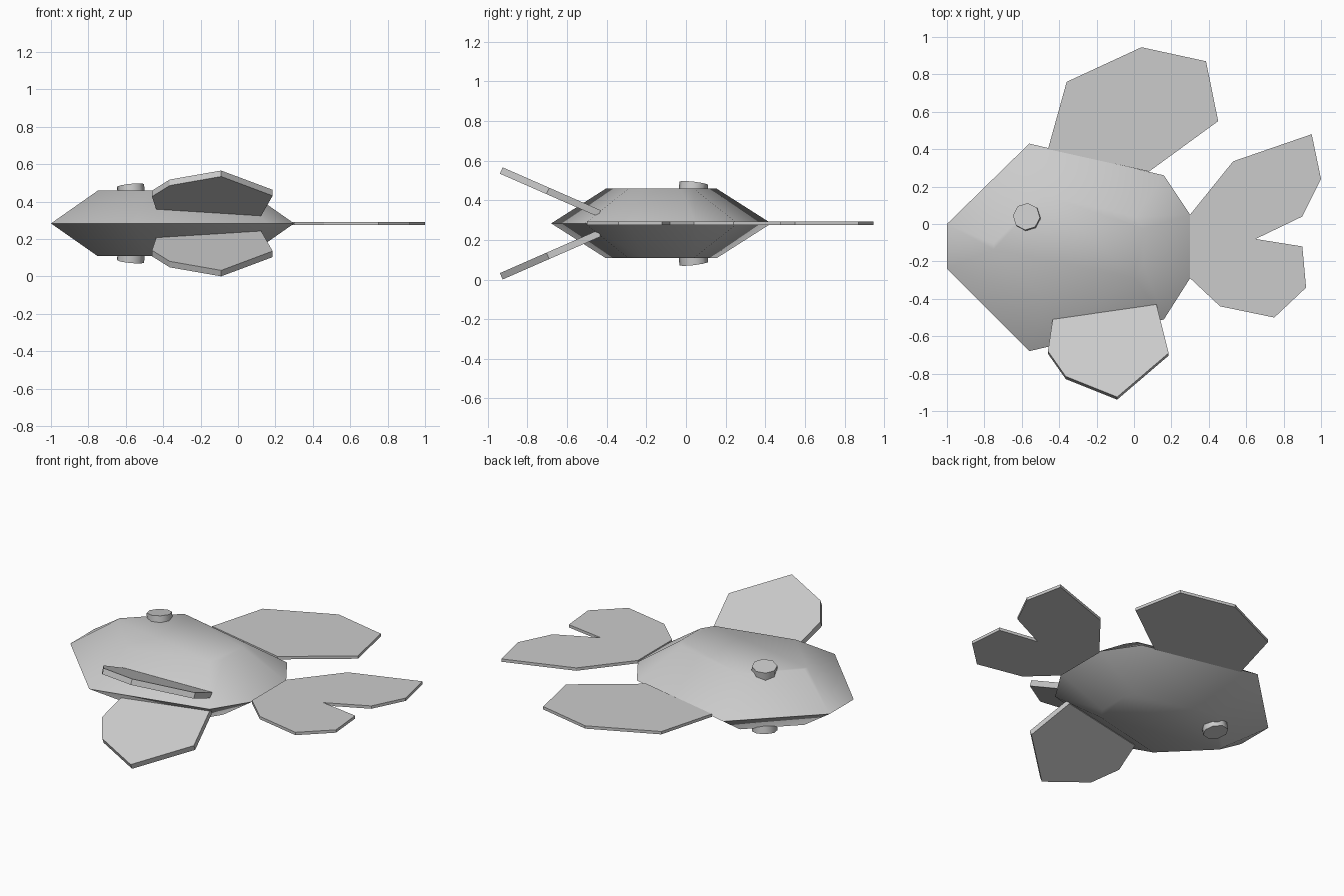
import bpy, bmesh, math
from mathutils import Matrix, Vector

if "Cube" in bpy.data.objects:
    bpy.data.objects.remove(bpy.data.objects["Cube"])

MID = 0.283  # height of the fish's symmetry plane


def add_object(name, bm, mirror=False, smooth=False):
    mesh = bpy.data.meshes.new(name)
    bmesh.ops.recalc_face_normals(bm, faces=bm.faces)
    bm.to_mesh(mesh)
    bm.free()
    ob = bpy.data.objects.new(name, mesh)
    ob.location.z = MID
    bpy.context.collection.objects.link(ob)
    if smooth:
        bpy.ops.object.select_all(action='DESELECT')
        ob.select_set(True)
        bpy.context.view_layer.objects.active = ob
        bpy.ops.object.shade_smooth_by_angle(angle=math.radians(60))
    if mirror:
        mod = ob.modifiers.new("mirror", 'MIRROR')
        mod.use_axis = (False, False, True)
        mod.use_mirror_merge = False
    return ob


def slab(name, points, offset, mirror=False):
    """Flat plate: a polygon extruded by an offset vector."""
    bm = bmesh.new()
    face = bm.faces.new([bm.verts.new(p) for p in points])
    new = bmesh.ops.extrude_face_region(bm, geom=[face], use_keep_orig=True)["geom"]
    bmesh.ops.translate(bm, vec=offset,
                        verts=[v for v in new if isinstance(v, bmesh.types.BMVert)])
    return add_object(name, bm, mirror)


# Body: outline inset and raised to a plateau, then doubled downwards
outline = [(-1, 0), (-1, -0.24), (-0.56, -0.68), (0.16, -0.51),
           (0.30, -0.29), (0.30, 0.05), (0.16, 0.26), (-0.56, 0.43)]
bm = bmesh.new()
face = bm.faces.new([bm.verts.new((x, y, 0)) for x, y in outline])
face.normal_update()
bmesh.ops.inset_individual(bm, faces=[face], thickness=0.25, depth=0.175,
                           use_even_offset=True)
copy = bmesh.ops.duplicate(bm, geom=bm.verts[:] + bm.edges[:] + bm.faces[:])["geom"]
bmesh.ops.scale(bm, vec=(1, 1, -1),
                verts=[g for g in copy if isinstance(g, bmesh.types.BMVert)])
bmesh.ops.remove_doubles(bm, verts=bm.verts, dist=0.0001)
add_object("body", bm, smooth=True)

# Top fin and tail fin lie in the symmetry plane
T = 0.018
top_fin = [(-0.46, 0.40), (0.08, 0.28), (0.45, 0.55), (0.385, 0.87),
           (0.04, 0.945), (-0.36, 0.76)]
tail = [(0.30, 0.05), (0.30, -0.29), (0.46, -0.44), (0.75, -0.50),
        (0.92, -0.34), (0.90, -0.12), (0.65, -0.08), (0.90, 0.04),
        (1.0, 0.24), (0.95, 0.48), (0.53, 0.335)]
for name, pts in (("top_fin", top_fin), ("tail_fin", tail)):
    slab(name, [(x, y, -T / 2) for x, y in pts], (0, 0, T))

# Side fins splay outwards on both flanks
side_fin = [(-0.435, -0.51), (-0.46, -0.68), (-0.365, -0.815),
            (-0.09, -0.925), (0.185, -0.69), (0.12, -0.43)]
slab("side_fins", [(x, y, 0.066 + 0.438 * (-0.43 - y)) for x, y in side_fin],
     (0, -0.014, -0.032), mirror=True)

# Eyes: slightly tilted eight-sided discs
bm = bmesh.new()
tilt = Vector((-0.1, 0.12, 1)).to_track_quat('Z', 'Y').to_matrix().to_4x4()
bmesh.ops.create_cone(bm, cap_ends=True, segments=8, radius1=0.073, radius2=0.073,
                      depth=0.10,
                      matrix=Matrix.Translation((-0.57, 0.034, 0.154)) @ tilt)
add_object("eyes", bm, mirror=True, smooth=True)
